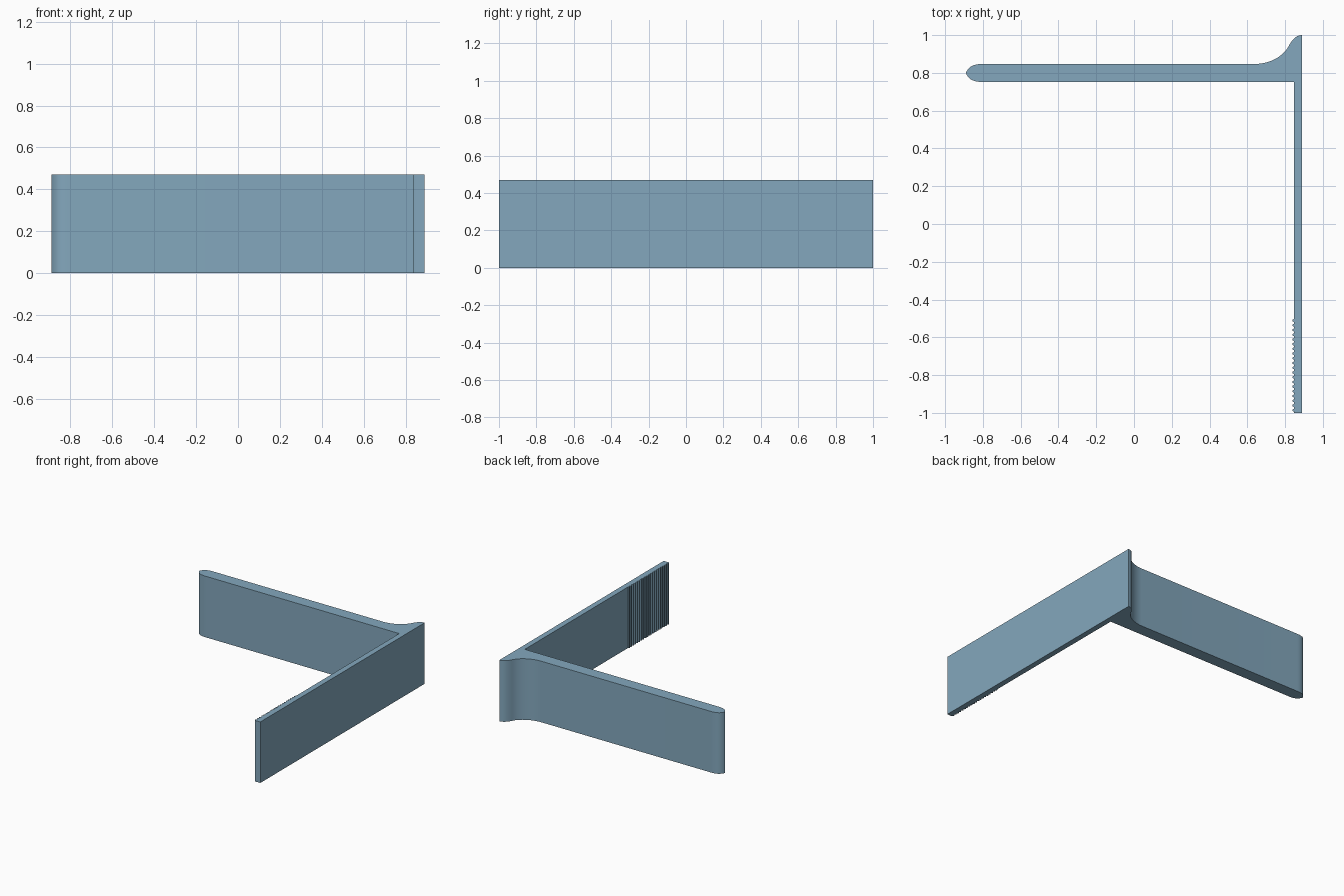
import bpy, bmesh, math
from mathutils import Vector
from mathutils.geometry import interpolate_bezier

if "Cube" in bpy.data.objects:
    bpy.data.objects.remove(bpy.data.objects["Cube"])

HEIGHT = 0.47
X_IN, X_OUT = 0.847, 0.89      # long plate thickness
Y_LOW, Y_HIGH = 0.752, 0.847   # arm thickness
Y_MID = (Y_LOW + Y_HIGH) / 2


def curve(a, b, c, d, n=12):
    pts = interpolate_bezier(*[Vector((*p, 0)) for p in (a, b, c, d)], n)
    return [(p.x, p.y) for p in pts]


# Long plate: outer face, then serrated grip along the inner face
outline = [(X_OUT, 1.0), (X_OUT, -1.0), (X_IN, -1.0)]
TEETH, PITCH = 20, 0.025
for i in range(TEETH):
    y = -1.0 + i * PITCH
    outline += [(X_IN, y + 0.006), (0.839, y + 0.010),
                (0.839, y + 0.018), (X_IN, y + 0.022)]

# Inner corner and lower side of the arm
outline += [(X_IN, Y_LOW)]

# Bullet-shaped tip, mirrored about the arm's centre line
tip = curve((-0.89, Y_MID), (-0.875, 0.835), (-0.85, Y_HIGH), (-0.80, Y_HIGH))
outline += [(x, 2 * Y_MID - y) for x, y in reversed(tip)] + tip[1:]

# Flared S-curve joining the arm to the plate's end
flare = curve((0.645, Y_HIGH), (0.72, 0.85), (0.785, 0.885), (0.815, 0.935))
flare += curve((0.815, 0.935), (0.838, 0.98), (0.86, 1.0), (X_OUT, 1.0))[1:-1]
outline += flare

# Extrude the outline into a bracket
bm = bmesh.new()
base = bm.faces.new([bm.verts.new((x, y, 0)) for x, y in outline])
top = bmesh.ops.extrude_face_region(bm, geom=[base], use_keep_orig=True)
bmesh.ops.translate(bm, vec=(0, 0, HEIGHT),
                    verts=[g for g in top["geom"] if isinstance(g, bmesh.types.BMVert)])
bmesh.ops.recalc_face_normals(bm, faces=bm.faces)
mesh = bpy.data.meshes.new("bracket")
bm.to_mesh(mesh)
bm.free()

bracket = bpy.data.objects.new("bracket", mesh)
bpy.context.collection.objects.link(bracket)
steel_blue = bpy.data.materials.new("steel_blue")
steel_blue.diffuse_color = (0.23, 0.39, 0.51, 1)
steel_blue.use_nodes = True
steel_blue.node_tree.nodes["Principled BSDF"].inputs["Base Color"].default_value = steel_blue.diffuse_color
mesh.materials.append(steel_blue)

bpy.context.view_layer.objects.active = bracket
bracket.select_set(True)
bpy.ops.object.shade_smooth_by_angle(angle=math.radians(30))
